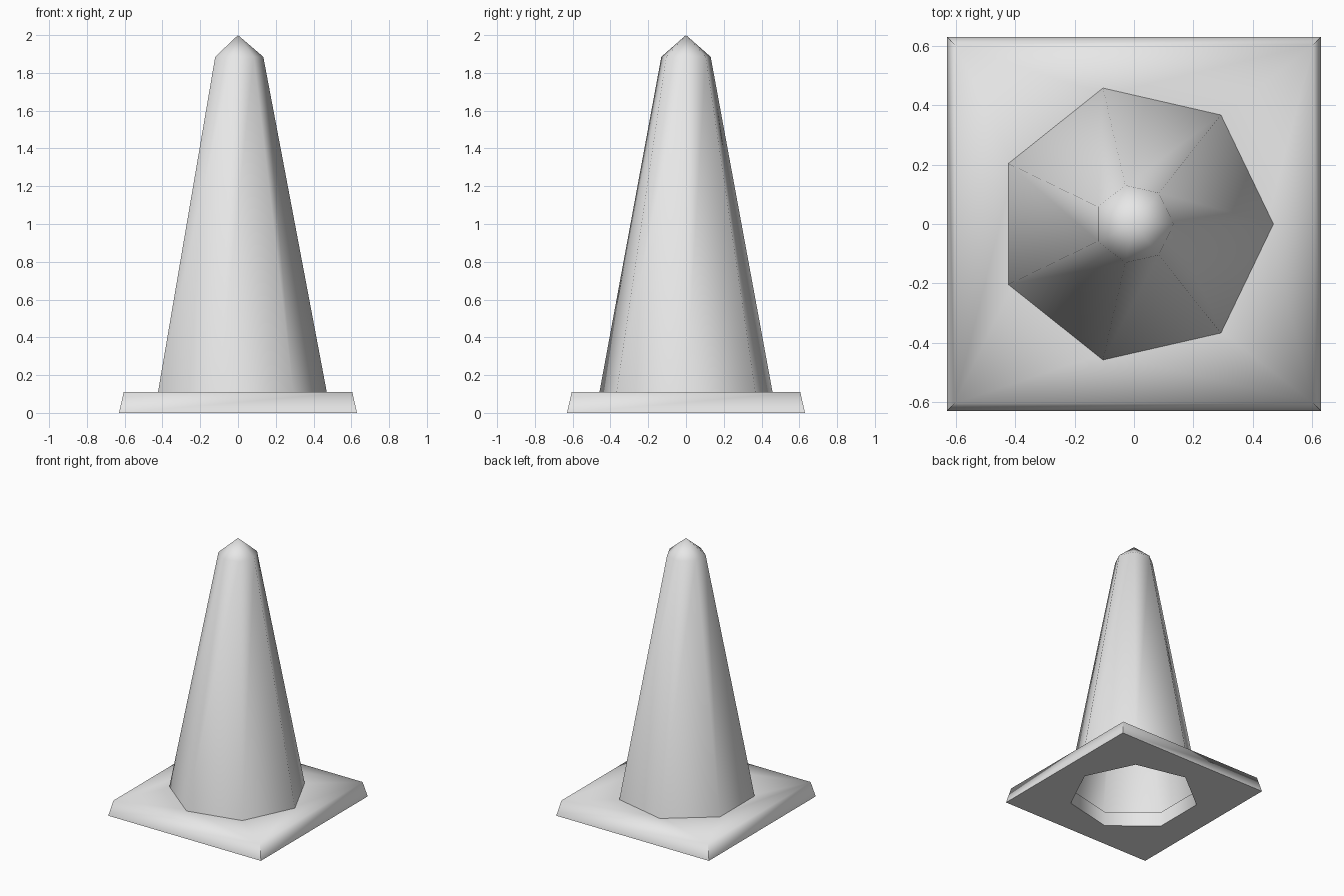
import bpy
import bmesh
from math import cos, sin, tau, radians

cube = bpy.data.objects.get("Cube")
if cube:
    bpy.data.objects.remove(cube, do_unlink=True)

SIDES = 7
BASE_TOP = 0.11

# Single plain grey for the whole model
grey = bpy.data.materials.new("plain_grey")
grey.use_nodes = True
grey.diffuse_color = (0.8, 0.8, 0.8, 1)
grey.node_tree.nodes["Principled BSDF"].inputs["Base Color"].default_value = grey.diffuse_color


def add_ring(bm, sides, radius, z, turn=0.0):
    """Closed ring of edges; returns its vertices in order."""
    verts = [bm.verts.new((radius * cos(turn + tau * i / sides),
                           radius * sin(turn + tau * i / sides), z))
             for i in range(sides)]
    for i in range(sides):
        bm.edges.new((verts[i], verts[(i + 1) % sides]))
    return verts


def ring_edges(verts):
    return [verts[i - 1].link_edges[j] for i in range(len(verts))
            for j in range(len(verts[i - 1].link_edges))
            if verts[i - 1].link_edges[j].other_vert(verts[i - 1]) is verts[i]]


def join_rings(bm, low, high):
    for i in range(len(low)):
        k = (i + 1) % len(low)
        bm.faces.new((low[i], low[k], high[k], high[i]))


def finish(bm, name, angle):
    mesh = bpy.data.meshes.new(name)
    bm.to_mesh(mesh)
    bm.free()
    mesh.materials.append(grey)
    obj = bpy.data.objects.new(name, mesh)
    bpy.context.collection.objects.link(obj)
    bpy.ops.object.select_all(action='DESELECT')
    obj.select_set(True)
    bpy.context.view_layer.objects.active = obj
    bpy.ops.object.shade_smooth_by_angle(angle=radians(angle))
    return obj


# Square foot with sloped sides and a seven-sided hole through it
bm = bmesh.new()
corner = 2 ** 0.5
outer_low = add_ring(bm, 4, 0.63 * corner, 0, tau / 8)
outer_high = add_ring(bm, 4, 0.605 * corner, BASE_TOP, tau / 8)
hole_low = add_ring(bm, SIDES, 0.447, 0)
hole_high = add_ring(bm, SIDES, 0.447, BASE_TOP)
for outer, hole, up in ((outer_low, hole_low, -1), (outer_high, hole_high, 1)):
    bmesh.ops.triangle_fill(bm, use_beauty=True, use_dissolve=False, normal=(0, 0, up),
                            edges=ring_edges(outer) + ring_edges(hole))
join_rings(bm, outer_low, outer_high)
join_rings(bm, hole_high, hole_low)
bmesh.ops.recalc_face_normals(bm, faces=bm.faces[:])
finish(bm, "square_foot", 80)

# Hollow tapered body with a pointed cap
bm = bmesh.new()
body_low = add_ring(bm, SIDES, 0.47, BASE_TOP)
body_high = add_ring(bm, SIDES, 0.134, 1.885)
join_rings(bm, body_low, body_high)
tip = bm.verts.new((0, 0, 2))
for i in range(SIDES):
    bm.faces.new((body_high[i], body_high[(i + 1) % SIDES], tip))
finish(bm, "cone_body", 80)
